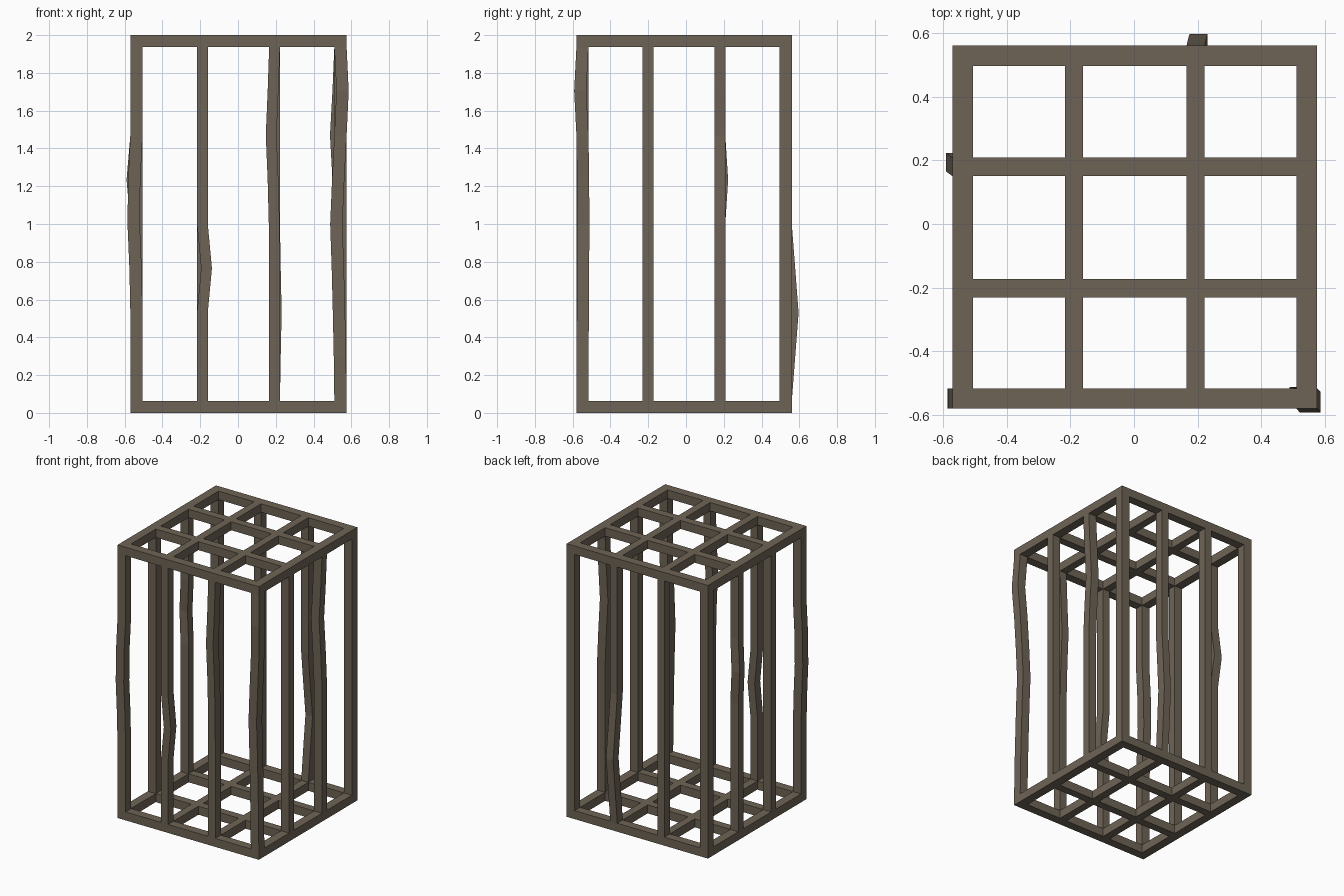
import bpy, bmesh

if "Cube" in bpy.data.objects:
    bpy.data.objects.remove(bpy.data.objects["Cube"])

# Single dull brown-grey iron colour
iron = bpy.data.materials.new("weathered_iron")
iron.diffuse_color = (0.156, 0.127, 0.092, 1)
iron.use_nodes = True
iron.node_tree.nodes["Principled BSDF"].inputs["Base Color"].default_value = iron.diffuse_color

# Bar edges along each axis: (low, high) of the four bars
XB = [(-0.57, -0.505), (-0.217, -0.16), (0.165, 0.222), (0.51, 0.575)]
YB = [(-0.58, -0.516), (-0.23, -0.172), (0.15, 0.208), (0.496, 0.56)]
T = 0.062            # lattice thickness
H = 2.0
SEG = 8              # bend rings per upright


def finish(bm, name):
    bmesh.ops.recalc_face_normals(bm, faces=bm.faces)
    mesh = bpy.data.meshes.new(name)
    bm.to_mesh(mesh)
    bm.free()
    mesh.materials.append(iron)
    bpy.context.collection.objects.link(bpy.data.objects.new(name, mesh))


def lattice(name, z):
    """Flat 3x3 window grid made as one extruded sheet."""
    bm = bmesh.new()
    xs = [v for b in XB for v in b]
    ys = [v for b in YB for v in b]
    grid = [[bm.verts.new((x, y, z)) for y in ys] for x in xs]
    for i in range(7):
        for j in range(7):
            if i % 2 == 0 or j % 2 == 0:
                bm.faces.new((grid[i][j], grid[i + 1][j],
                              grid[i + 1][j + 1], grid[i][j + 1]))
    for v in [v for v in bm.verts if not v.link_faces]:
        bm.verts.remove(v)
    ext = bmesh.ops.extrude_face_region(bm, geom=bm.faces[:], use_keep_orig=True)
    top = [g for g in ext["geom"] if isinstance(g, bmesh.types.BMVert)]
    bmesh.ops.translate(bm, verts=top, vec=(0, 0, T))
    finish(bm, name)


def upright(name, bx, by, bends):
    """Square bar; bends maps ring index -> (dx, dy) dent."""
    bm = bmesh.new()
    rings = []
    for k in range(SEG + 1):
        if k not in (0, SEG) and not bends:
            continue
        dx, dy = bends.get(k, (0, 0))
        z = T + (H - 2 * T) * k / SEG
        rings.append([bm.verts.new((x + dx, y + dy, z)) for x, y in
                      ((bx[0], by[0]), (bx[1], by[0]),
                       (bx[1], by[1]), (bx[0], by[1]))])
    for a, b in zip(rings, rings[1:]):
        for i in range(4):
            j = (i + 1) % 4
            bm.faces.new((a[i], a[j], b[j], b[i]))
    bm.faces.new(rings[0][::-1])
    bm.faces.new(rings[-1])
    finish(bm, name)


lattice("floor_lattice", 0)
lattice("roof_lattice", H - T)

# Dents, keyed by (column, row) of the upright
BENDS = {
    (0, 0): {3: (-0.005, 0), 4: (-0.015, 0), 5: (-0.012, 0)},
    (1, 0): {3: (0.022, 0)},
    (2, 0): {4: (-0.002, 0), 5: (-0.008, 0), 6: (-0.018, 0), 7: (-0.008, 0)},
    (3, 0): {1: (-0.003, 0), 2: (-0.008, 0.002), 3: (-0.014, 0.003),
             4: (-0.022, 0.005), 5: (-0.012, 0.003), 7: (0.011, -0.012)},
    (0, 2): {5: (-0.02, 0.015)},
    (3, 2): {5: (-0.01, 0), 6: (-0.023, 0), 7: (-0.01, 0)},
    (2, 3): {1: (0.004, 0.018), 2: (0.009, 0.036), 3: (0.004, 0.018)},
}

# Uprights around the perimeter only
for i, bx in enumerate(XB):
    for j, by in enumerate(YB):
        if i in (0, 3) or j in (0, 3):
            upright(f"upright_bar_{i}_{j}", bx, by, BENDS.get((i, j), {}))
